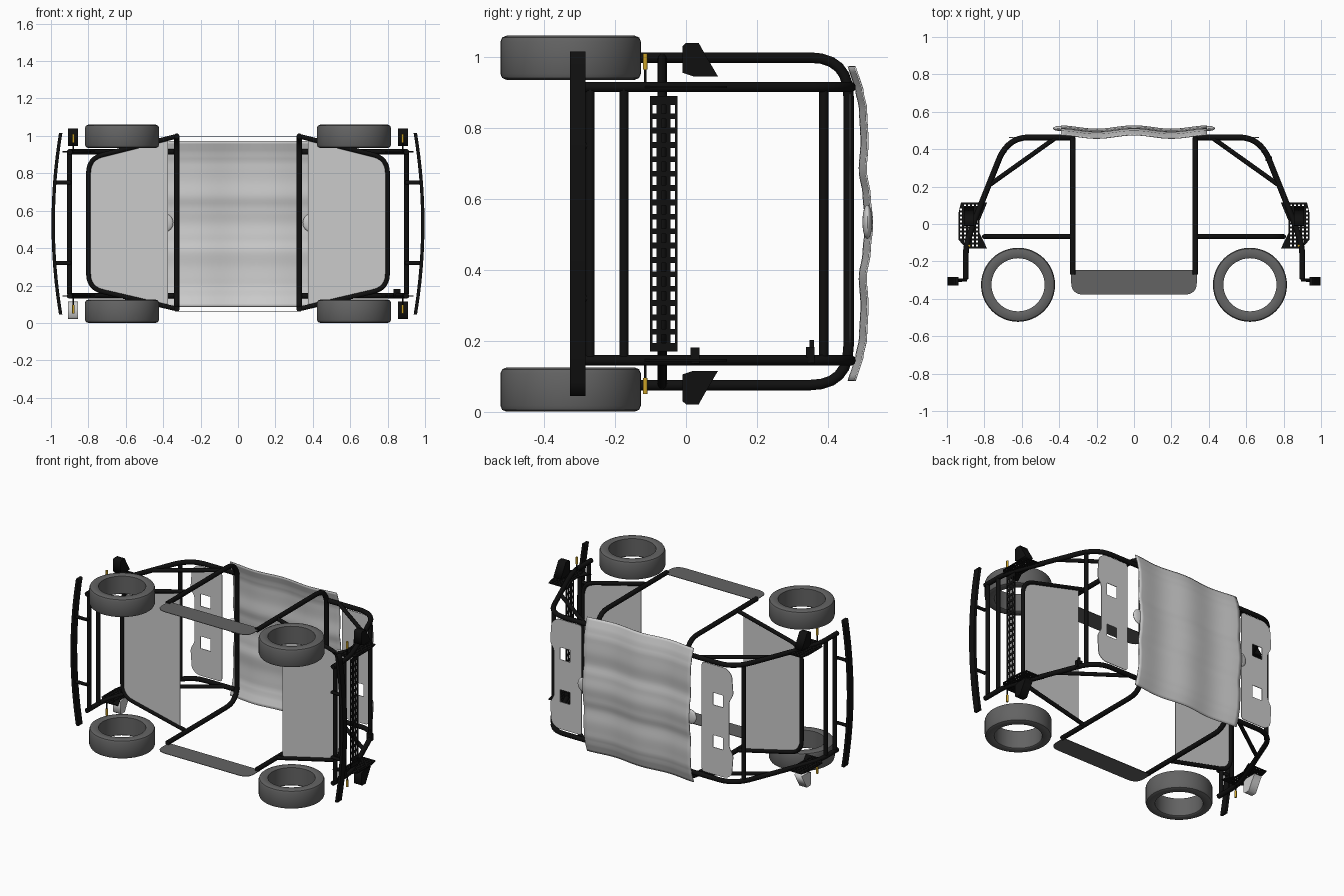
import bpy, bmesh, math
from mathutils import Vector, Matrix

cube = bpy.data.objects.get("Cube")
if cube:
    bpy.data.objects.remove(cube)

MID = 0.53  # centre plane across the vehicle


def material(name, rgb):
    m = bpy.data.materials.new(name)
    m.use_nodes = True
    m.diffuse_color = (*rgb, 1)
    m.node_tree.nodes["Principled BSDF"].inputs["Base Color"].default_value = (*rgb, 1)
    return m


BLACK = material("frame_black", (0.005, 0.005, 0.005))
RUBBER = material("dark_grey", (0.125, 0.125, 0.125))
PANEL = material("light_grey", (0.6, 0.6, 0.6))
YELLOW = material("amber", (0.6, 0.36, 0.02))


def add(name, mesh, mat, smooth=True):
    ob = bpy.data.objects.new(name, mesh)
    bpy.context.collection.objects.link(ob)
    mesh.materials.clear()
    mesh.materials.append(mat)
    if smooth:
        bpy.ops.object.select_all(action='DESELECT')
        ob.select_set(True)
        bpy.context.view_layer.objects.active = ob
        bpy.ops.object.shade_smooth_by_angle(angle=math.radians(40))
    return ob


def curve_mesh(curve):
    tmp = bpy.data.objects.new("tmp", curve)
    bpy.context.collection.objects.link(tmp)
    dg = bpy.context.evaluated_depsgraph_get()
    mesh = bpy.data.meshes.new_from_object(tmp.evaluated_get(dg))
    bpy.data.objects.remove(tmp)
    return mesh


def add_spline(curve, pts, cyclic):
    s = curve.splines.new('POLY')
    s.points.add(len(pts) - 1)
    for p, q in zip(s.points, pts):
        p.co = (*q, 1) if len(q) == 3 else (*q, 0, 1)
    s.use_cyclic_u = cyclic


def fillet(pts, r, cyclic=False):
    pts = [Vector(p) for p in pts]
    n, out = len(pts), []
    for i, p in enumerate(pts):
        if not cyclic and i in (0, n - 1):
            out.append(p)
            continue
        a, b = pts[i - 1] - p, pts[(i + 1) % n] - p
        a = p + a.normalized() * min(r, a.length * 0.48)
        b = p + b.normalized() * min(r, b.length * 0.48)
        for k in range(7):
            t = k / 6
            out.append(a * (1 - t) ** 2 + p * 2 * t * (1 - t) + b * t * t)
    return out


def tube(name, pts, r=0.0155, bend=0.0, mat=BLACK):
    c = bpy.data.curves.new(name, 'CURVE')
    c.dimensions = '3D'
    c.bevel_depth, c.bevel_resolution, c.use_fill_caps = r, 3, True
    add_spline(c, fillet(pts, bend) if bend else pts, False)
    return add(name, curve_mesh(c), mat)


def plate(name, outline, holes, thick, place, mat):
    """Flat sheet with holes, drawn in 2D then placed by a function."""
    c = bpy.data.curves.new(name, 'CURVE')
    c.dimensions, c.fill_mode, c.extrude = '2D', 'BOTH', thick / 2
    for loop in [outline] + holes:
        add_spline(c, loop, True)
    mesh = curve_mesh(c)
    for v in mesh.vertices:
        v.co = place(v.co.x, v.co.y, v.co.z)
    bm = bmesh.new()
    bm.from_mesh(mesh)
    bmesh.ops.remove_doubles(bm, verts=bm.verts, dist=1e-5)
    bmesh.ops.recalc_face_normals(bm, faces=bm.faces)
    bm.to_mesh(mesh)
    bm.free()
    return add(name, mesh, mat, False)


def rect(x, y, w, h):
    return [(x - w/2, y - h/2), (x + w/2, y - h/2), (x + w/2, y + h/2), (x - w/2, y + h/2)]


def box(name, loc, size, mat):
    bm = bmesh.new()
    bmesh.ops.create_cube(bm, size=1, matrix=Matrix.Translation(loc) @ Matrix.Diagonal((*size, 1)))
    mesh = bpy.data.meshes.new(name)
    bm.to_mesh(mesh)
    bm.free()
    return add(name, mesh, mat, False)


def wheel(name, x, z):
    prof = [(.142, -.058), (.148, -.0625), (.18, -.0625), (.193, -.057), (.198, -.045),
            (.198, .045), (.193, .057), (.18, .0625), (.148, .0625), (.142, .058)]
    n, bm, rings = 48, bmesh.new(), []
    for i in range(n):
        a = 2 * math.pi * i / n
        rings.append([bm.verts.new((x + r * math.cos(a), -.325 + r * math.sin(a), z + h)) for r, h in prof])
    for i in range(n):
        p, q = rings[i], rings[(i + 1) % n]
        for k in range(len(prof)):
            j = (k + 1) % len(prof)
            bm.faces.new((p[k], q[k], q[j], p[j]))
    bmesh.ops.recalc_face_normals(bm, faces=bm.faces)
    mesh = bpy.data.meshes.new(name)
    bm.to_mesh(mesh)
    bm.free()
    add(name, mesh, RUBBER)


# Wavy roof sheet
def roof_y(x, z):
    pts = [(0, .516), (.08, .509), (.15, .498), (.23, .503), (.32, .499), (.38, .488), (.445, .466)]
    d = abs(z - MID)
    for (a, ya), (b, yb) in zip(pts, pts[1:]):
        if d <= b + 1e-4:
            t = (d - a) / (b - a)
            t = t * t * (3 - 2 * t) if b < .4 else t
            return ya + (yb - ya) * t + .009 * math.cos(5 * math.pi * x)


bm = bmesh.new()
NX, NZ = 32, 56
grid = [[None] * (NZ + 1) for _ in range(NX + 1)]
for i in range(NX + 1):
    for j in range(NZ + 1):
        x, z = -.39 + .78 * i / NX, MID + .443 * (2 * j / NZ - 1)
        grid[i][j] = bm.verts.new((x, roof_y(x, z), z))
for i in range(NX):
    for j in range(NZ):
        bm.faces.new((grid[i][j], grid[i][j+1], grid[i+1][j+1], grid[i+1][j]))
mesh = bpy.data.meshes.new("roof")
bm.to_mesh(mesh)
bm.free()
roof = add("roof", mesh, PANEL)
solid = roof.modifiers.new("thickness", 'SOLIDIFY')
solid.thickness, solid.offset = 0.005, 0

for s, end in ((1, "left"), (-1, "right")):
    # Roof lamp
    bm = bmesh.new()
    bmesh.ops.create_uvsphere(bm, u_segments=24, v_segments=12, radius=1,
                              matrix=Matrix.Translation((s * .39, .511, .535)) @ Matrix.Diagonal((.044, .014, .048, 1)))
    mesh = bpy.data.meshes.new("roof_lamp")
    bm.to_mesh(mesh)
    bm.free()
    add(end + "_roof_lamp", mesh, PANEL)

    # Main roll hoop and bonnet frame
    tube(end + "_roll_hoop", [(s * .328, y, z) for y, z in ((-.27, .998), (.458, .998), (.458, .075), (-.27, .075))], bend=.11)
    bonnet = [(.328, .998), (.8, .88), (.8, .185), (.328, .075)]
    tube(end + "_bonnet_frame", [(s * x, -.067, z) for x, z in bonnet], r=.013, bend=.08)
    sheet = [(.375, .98), (.8, .875), (.8, .19), (.375, .09)]
    sheet = [sheet[0]] + [tuple(p) for p in fillet(sheet, .07)[1:-1]] + [sheet[3]]
    plate(end + "_bonnet_panel", sheet, [], .004, lambda a, b, c: (s * a, -.067 + c, b), PANEL)

    # Perforated roof end plate
    edge = [(.44, .17), (.62, .17), (.66, .2), (.67, .33), (.64, .38), (.64, .68), (.67, .73), (.66, .86), (.62, .895), (.44, .895)]
    edge = [tuple(p) for p in fillet(edge, .02, True)]
    plate(end + "_roof_plate", edge, [rect(.56, MID + d, .075, .08) for d in (-.14, .14)], .004,
          lambda a, b, c: (s * a, .462 + c, b), PANEL)

    # Cross bars
    for label, x, y in (("lower", .9, -.27), ("middle", .9, -.175), ("upper", .695, .388)):
        tube(f"{end}_{label}_cross_bar", [(s * x, y, .155), (s * x, y, .915)], r=.0135)

    # Bumper bar with its stays
    bar = []
    for i in range(25):
        t = i / 12 - 1
        bar.append((.988 - .04 * t * t, MID + .485 * t))
    loop = [(x + .009, z) for x, z in bar] + [(x - .009, z) for x, z in reversed(bar)]
    plate(end + "_bumper_bar", loop, [], .045, lambda a, b, c: (s * a, -.305 + c, b), BLACK)
    for z in (.32, .75):
        tube(end + "_bumper_stay", [(s * .9, -.27, z), (s * .9, -.3, z), (s * .98, -.3, z)], r=.011)

    for m, side in ((1, "upper"), (-1, "lower")):
        def mz(z):
            return MID + m * (z - MID)
        tag = f"{end}_{side}_"
        wheel(tag + "wheel", s * .62, mz(.9975))

        # Side rail with its brace
        rail = [(.9, -.295), (.9, -.12), (.86, 0), (.7, .4), (.62, .463), (.328, .463)]
        tube(tag + "side_rail", [(s * x, y, mz(.915)) for x, y in rail], bend=.06)
        tube(tag + "brace", [(s * .785, .2, mz(.915)), (s * .42, .46, mz(.915))], r=.0125)

        # Perforated gusset
        edge = [(.925, .115), (.785, .115), (.825, .02), (.825, -.05), (.785, -.132), (.895, -.132), (.938, -.085), (.938, .06)]
        holes = [rect(.84 + .021 * i, -.115 + .0215 * j, .01, .01) for i in range(5) for j in range(11)
                 if not (i == 4 and j in (0, 1, 10))]
        plate(tag + "gusset", edge, holes, .006, lambda a, b, c: (s * a, b, mz(.915) + c), BLACK)

        # Wedge lamp and amber marker
        wedge = [(-.01, .955), (-.01, 1.03), (0, 1.039), (.036, 1.039), (.052, 1.01), (.09, .945), (.02, .945)]
        plate(tag + "wedge_lamp", wedge, [], .055, lambda a, b, c: (s * .882 + c, a, mz(b)),
              PANEL if s < 0 and m < 0 else BLACK)
        tube(tag + "amber_marker", [(s * .88, -.115, mz(.965)), (s * .88, -.115, mz(1.01))], r=.007, mat=YELLOW)
        tube(tag + "marker_stem", [(s * .88, -.115, mz(.92)), (s * .88, -.115, mz(.966))], r=.004)

# Side skirts
skirt = [(.336, -.245), (.336, -.378), (-.336, -.378), (-.336, -.245)]
skirt = [tuple(p) for p in fillet(skirt, .07)]
for z, side in ((.998, "upper"), (.062, "lower")):
    plate(side + "_side_skirt", skirt, [], .003, lambda a, b, c: (a, b, z + c), RUBBER)

# Slotted grille on one end
slots = [rect(y, .205 + .0405 * j, .012, .024) for y in (-.089, -.063, -.037) for j in range(17)]
plate("left_grille", rect(-.063, MID, .078, .72), slots, .005, lambda a, b, c: (.895 + c, a, b), BLACK)

# Rail clamps
box("lower_rail_clamp", (.85, .025, .158), (.035, .025, .045), BLACK)
box("upper_rail_clamp", (.72, .35, .16), (.035, .024, .045), BLACK)
box("upper_clamp_tab", (.72, .354, .19), (.014, .012, .025), BLACK)
